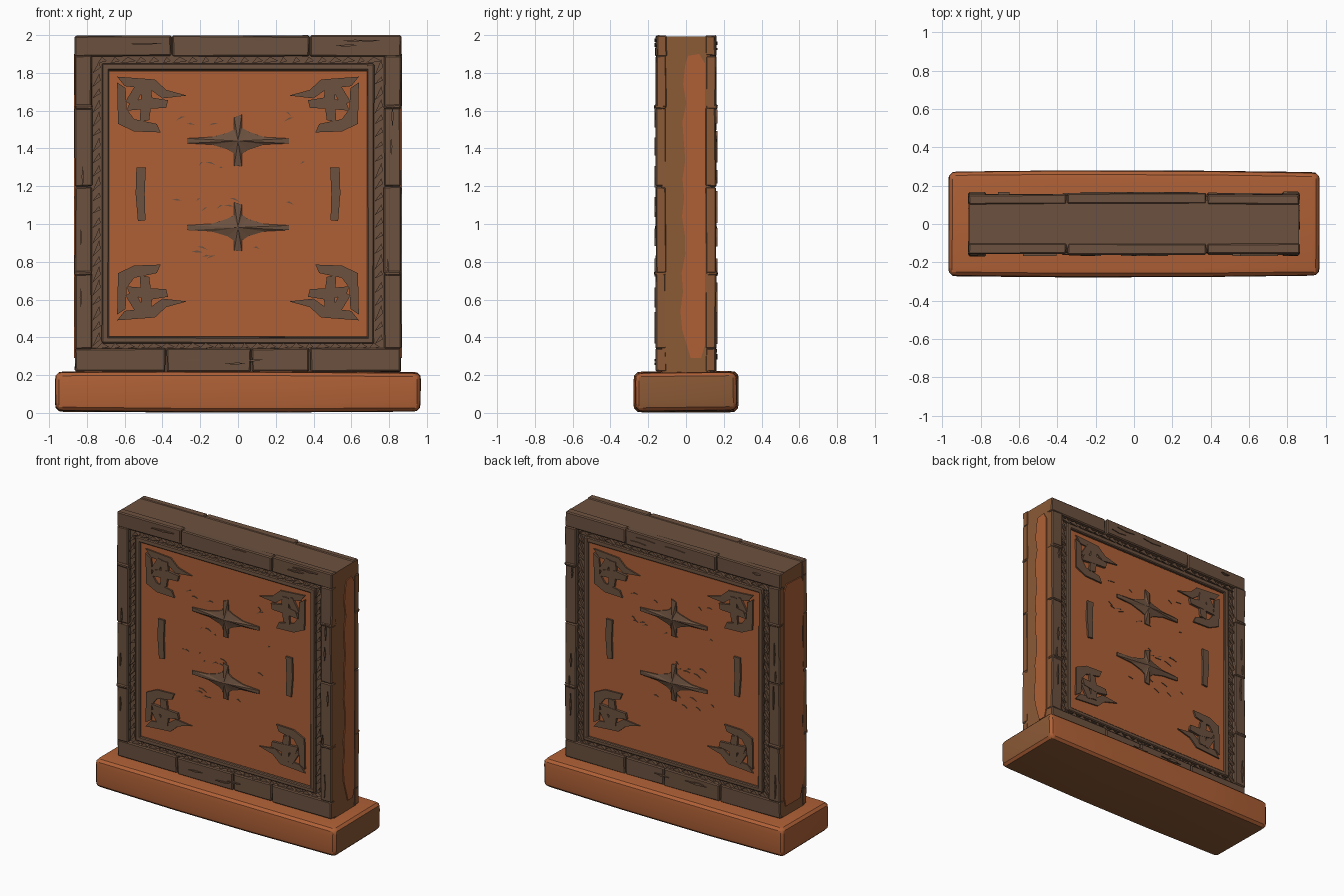
import bpy, bmesh, math, random
from mathutils import Vector

random.seed(7)
cube = bpy.data.objects.get("Cube")
if cube:
    bpy.data.objects.remove(cube, do_unlink=True)


def material(name, rgb):
    m = bpy.data.materials.new(name)
    m.use_nodes = True
    m.diffuse_color = (*rgb, 1)
    m.node_tree.nodes["Principled BSDF"].inputs["Base Color"].default_value = (*rgb, 1)
    return m


ORANGE = material("burnt orange clay", (0.43, 0.118, 0.037))
BROWN = material("grey brown stone", (0.15, 0.083, 0.05))
TAN = material("worn brown side", (0.26, 0.1, 0.036))


def finish(name, bm, mats, rule=None, smooth=False):
    bmesh.ops.recalc_face_normals(bm, faces=bm.faces[:])
    bm.normal_update()
    if rule:
        for f in bm.faces:
            f.material_index = rule(f)
    me = bpy.data.meshes.new(name)
    bm.to_mesh(me)
    bm.free()
    ob = bpy.data.objects.new(name, me)
    for m in mats:
        me.materials.append(m)
    bpy.context.collection.objects.link(ob)
    if smooth:
        bpy.ops.object.select_all(action='DESELECT')
        ob.select_set(True)
        bpy.context.view_layer.objects.active = ob
        bpy.ops.object.shade_smooth_by_angle(angle=math.radians(35))
    return ob


def add_box(bm, lo, hi, jitter=0.0, bevel=0.0, segments=1):
    lo, hi = Vector(lo), Vector(hi)
    verts = bmesh.ops.create_cube(bm, size=1)["verts"]
    for v in verts:
        v.co = [a + (b - a) * (c + 0.5) for a, b, c in zip(lo, hi, v.co)]
        v.co -= Vector([math.copysign(random.uniform(0, jitter), c - (a + b) / 2)
                        for a, b, c in zip(lo, hi, v.co)])
    if bevel:
        edges = list({e for v in verts for e in v.link_edges})
        bmesh.ops.bevel(bm, geom=edges, offset=bevel, segments=segments,
                        profile=0.6, affect='EDGES')


def add_plate(bm, pts, side, y0, y1, mx=1, mz=None, peak=0.0):
    """Raised outline in x and z on the front (side -1) or back (side 1)."""
    pts = [(mx * x, 2 * mz - z if mz else z) for x, z in pts]
    low = [bm.verts.new((x, side * y0, z)) for x, z in pts]
    top = [bm.verts.new((x, side * y1, z)) for x, z in pts]
    n = len(pts)
    for i in range(n):
        j = (i + 1) % n
        bm.faces.new((low[i], low[j], top[j], top[i]))
    bm.faces.new(low)
    if peak:
        c = bm.verts.new((sum(p[0] for p in pts) / n, side * (y1 + peak),
                          sum(p[1] for p in pts) / n))
        for i in range(n):
            bm.faces.new((top[i], top[(i + 1) % n], c))
    else:
        bm.faces.new(top)


def side_rule(f):
    return 1 if abs(f.normal.x) > 0.8 and abs(f.calc_center_median().x) > 0.83 else 0


PANEL = 0.136

# Plinth with worn, slightly bowed sides
bm = bmesh.new()
add_box(bm, (-0.97, -0.275, 0.005), (0.97, 0.275, 0.22), 0.008, 0.045, 3)
bmesh.ops.bisect_plane(bm, geom=bm.verts[:] + bm.edges[:] + bm.faces[:],
                       plane_co=(-0.35, 0, 0), plane_no=(1, 0.1, 0.2))
bmesh.ops.bisect_plane(bm, geom=bm.verts[:] + bm.edges[:] + bm.faces[:],
                       plane_co=(0.3, 0, 0), plane_no=(1, -0.1, -0.3))
for v in bm.verts:
    if abs(v.co.x) < 0.6:
        v.co.y *= 1.025
        v.co.z = max(0, v.co.z - 0.005) if v.co.z < 0.1 else v.co.z + 0.003
finish("plinth", bm, [ORANGE, TAN],
       lambda f: int(f.normal.x > 0.9 or f.normal.z < -0.95), True)

# Upright slab behind the frames
bm = bmesh.new()
add_box(bm, (-0.86, -0.126, 0.2), (0.86, 0.126, 1.992))
finish("slab_core", bm, [BROWN, TAN], side_rule)

# Orange panels on the front and back
bm = bmesh.new()
for s in (-1, 1):
    add_plate(bm, [(-0.685, 0.405), (0.685, 0.405), (0.685, 1.81), (-0.685, 1.81)],
              s, 0.1, PANEL)
finish("carved_panels", bm, [ORANGE])

# Wavy worn strips on the narrow ends
for sx, y0, y1 in ((1, -0.01, 0.1), (-1, -0.11, 0.11)):
    bm = bmesh.new()
    pts = [(y0 + 0.035, 0.29), (y1 - 0.02, 0.29), (y1, 0.36), (y1, 1.85),
           (y1 - 0.03, 1.9), (y0 + 0.02, 1.89)]
    pts += [(y0 + random.uniform(-0.012, 0.012) - (0.015 if z < 0.75 else 0), z)
            for z in [1.84 - 0.1 * i for i in range(15)]]
    loop = [bm.verts.new((sx * 0.858, y, z)) for y, z in pts]
    face = bm.faces.new(loop)
    ext = bmesh.ops.extrude_face_region(bm, geom=[face])["geom"]
    for v in ext:
        if isinstance(v, bmesh.types.BMVert):
            v.co.x = sx * 0.867
    finish("worn_end_strip", bm, [ORANGE])

# Outer frame of worn blocks
for s, label in ((-1, "front"), (1, "back")):
    bm = bmesh.new()

    def block(x0, x1, z0, z1, out=0.162):
        y = sorted((s * 0.1, s * out))
        add_box(bm, (x0, y[0], z0), (x1, y[1], z1), 0.006, 0.007)

    for cuts, z0, z1 in (((-0.866, -0.35, 0.38, 0.866), 1.885, 2.0),
                         ((-0.866, -0.38, 0.07, 0.38, 0.866), 0.215, 0.345)):
        for i, (a, b) in enumerate(zip(cuts, cuts[1:])):
            block(a, b, z0, z1, 0.158 + 0.006 * (i % 2))
    for sx in (-1, 1):
        x0, x1 = sorted((sx * 0.77, sx * 0.866))
        for a, b in ((0.335, 0.74), (0.735, 1.2), (1.195, 1.62), (1.615, 1.895)):
            block(x0, x1, a, b)
        for z in (0.74, 1.62):
            block(x0, x1, z - 0.015, z + 0.015, 0.17)
    # chipped cracks lying along the blocks
    for k in range(16):
        z = random.choice((0.29, 1.945)) + random.uniform(-0.03, 0.03)
        x, w = random.uniform(-0.7, 0.7), random.uniform(0.03, 0.09)
        if k % 2:
            pts = [(x - w, z), (x, z - 0.006), (x + w, z + 0.004), (x, z + 0.006)]
        else:
            c, h = random.choice((-1, 1)) * random.uniform(0.79, 0.84), 0.45 + 0.08 * k
            pts = [(c, h - w), (c + 0.007, h), (c, h + w), (c - 0.006, h)]
        add_plate(bm, pts, s, 0.15, 0.168)
    finish(label + "_frame_blocks", bm, [BROWN, TAN], side_rule)

    # Inner lip and the rough groove beside it
    bm = bmesh.new()
    for sx in (-1, 1):
        y = sorted((s * 0.1, s * 0.152))
        x = sorted((sx * 0.682, sx * 0.722))
        add_box(bm, (x[0], y[0], 0.37), (x[1], y[1], 1.85), 0.004, 0.006)
    for z0, z1 in ((0.367, 0.403), (1.812, 1.852)):
        add_box(bm, (-0.722, y[0], z0), (0.722, y[1], z1), 0.004, 0.006)
    finish(label + "_inner_lip", bm, [BROWN])

    bm = bmesh.new()
    for i in range(22):
        t = -0.72 + i * 0.0685
        for e in (-1, 1):
            w, d = random.uniform(0.02, 0.045), random.uniform(0.14, 0.152)
            xm, zm = e * 0.747, 1.11 + e * 0.757
            add_plate(bm, [(xm - 0.024, 1.11 + t - w), (xm + 0.02, 1.11 + t),
                           (xm + 0.012, 1.11 + t + w)], s, 0.12, d)
            add_plate(bm, [(t - w, zm - 0.018), (t + w, zm - 0.004),
                           (t, zm + 0.018)], s, 0.12, d)
    finish(label + "_groove_chips", bm, [BROWN])

    # Two spiked stars in the middle
    bm = bmesh.new()
    for z in (0.98, 1.44):
        quarter = [(0.27, 0.014), (0.14, 0.022), (0.055, 0.05), (0.022, 0.07), (0.02, 0.14)]
        half = quarter + [(-x, h) for x, h in quarter[::-1]]
        star = half + [(-x, -h) for x, h in half]
        add_plate(bm, [(x, z + h * random.uniform(0.85, 1)) for x, h in star],
                  s, 0.12, PANEL + 0.008, peak=0.02)
    finish(label + "_spiked_stars", bm, [BROWN])

    # Upright bars
    bm = bmesh.new()
    for mx in (-1, 1):
        add_plate(bm, [(0.49, 1.02), (0.53, 1.015), (0.542, 1.16), (0.538, 1.3),
                       (0.488, 1.3), (0.494, 1.16)], s, 0.12, PANEL + 0.014, mx)
    finish(label + "_upright_bars", bm, [BROWN])

    # Corner ornaments
    shapes = (
        [(0.64, 1.78), (0.44, 1.765), (0.38, 1.71), (0.27, 1.68), (0.4, 1.665),
         (0.47, 1.715), (0.6, 1.73)],
        [(0.64, 1.75), (0.595, 1.72), (0.59, 1.61), (0.55, 1.555), (0.43, 1.53),
         (0.41, 1.485), (0.55, 1.49), (0.635, 1.53)],
        [(0.595, 1.65), (0.54, 1.74), (0.49, 1.73), (0.55, 1.62)],
        [(0.52, 1.54), (0.47, 1.55), (0.455, 1.66), (0.46, 1.73), (0.51, 1.73)],
        [(0.59, 1.6), (0.57, 1.65), (0.46, 1.67), (0.37, 1.655), (0.38, 1.615), (0.47, 1.61)],
    )
    bm = bmesh.new()
    for mx in (-1, 1):
        for mz in (None, 1.135):
            for i, pts in enumerate(shapes):
                add_plate(bm, pts, s, 0.12, PANEL + 0.01 + 0.002 * i, mx, mz)
    finish(label + "_corner_ornaments", bm, [BROWN])

    # Small chips scattered around the carvings
    bm = bmesh.new()
    for k in range(24):
        x = random.uniform(-0.35, 0.35)
        z = random.choice((0.86, 1.1, 1.33, 1.56)) + random.uniform(-0.04, 0.04)
        w, h = random.uniform(0.01, 0.03), random.uniform(-0.012, 0.012)
        add_plate(bm, [(x - w, z - h), (x + w, z + h), (x, z + 0.009)], s, 0.12, PANEL + 0.004)
    finish(label + "_panel_chips", bm, [BROWN])
